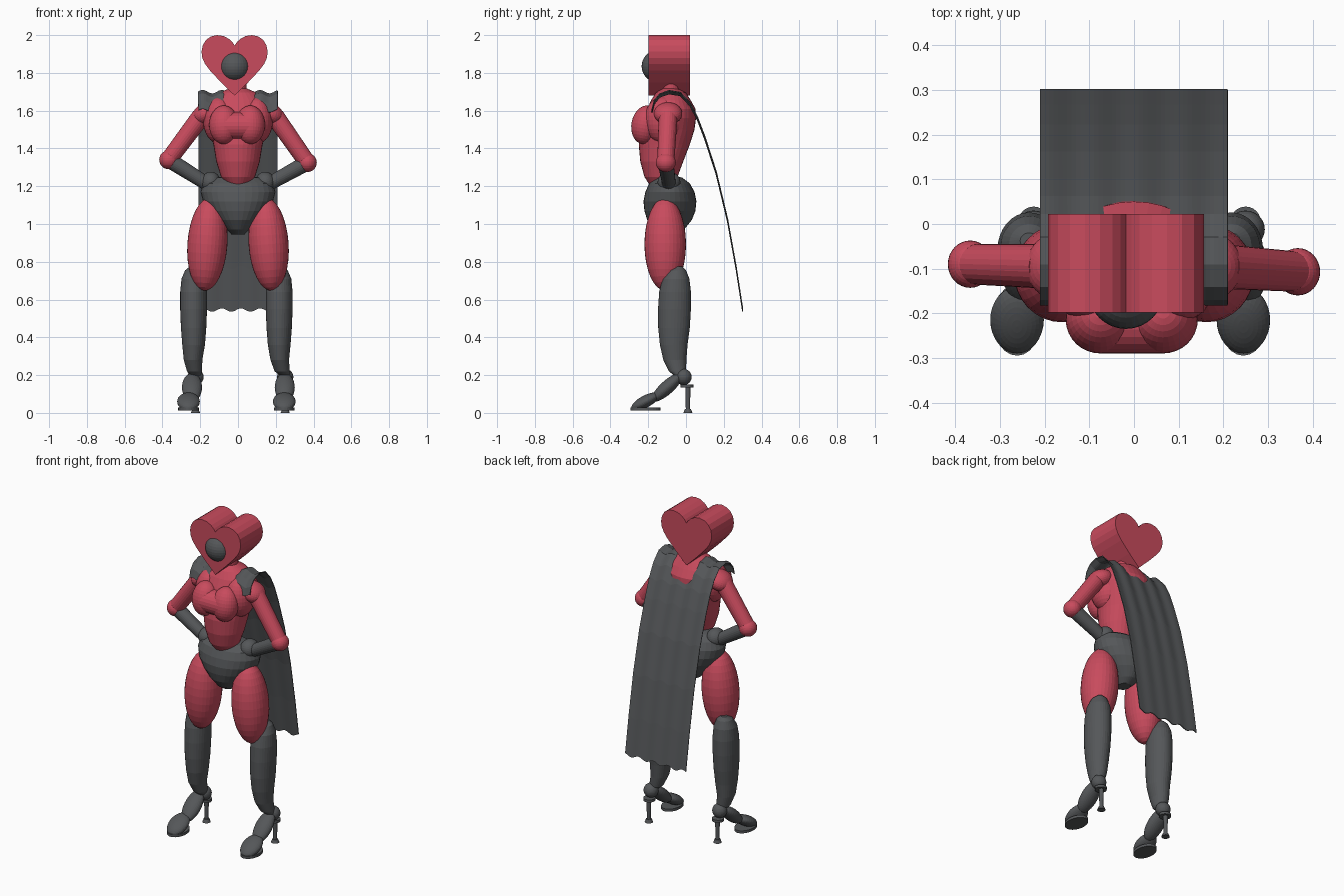
import bpy, bmesh, math
from mathutils import Vector, Matrix

if "Cube" in bpy.data.objects:
    bpy.data.objects.remove(bpy.data.objects["Cube"])


def material(name, color):
    m = bpy.data.materials.new(name)
    m.diffuse_color = color
    m.use_nodes = True
    m.node_tree.nodes["Principled BSDF"].inputs["Base Color"].default_value = m.diffuse_color
    return m


RED = material("red", (0.58, 0.07, 0.11, 1))
DARK = material("charcoal", (0.09, 0.095, 0.1, 1))


def finish(name, bm, mat):
    bmesh.ops.recalc_face_normals(bm, faces=bm.faces)
    me = bpy.data.meshes.new(name)
    bm.to_mesh(me)
    bm.free()
    me.materials.append(mat)
    ob = bpy.data.objects.new(name, me)
    bpy.context.collection.objects.link(ob)
    return ob


def ellipsoid(name, c, r, mat, rot_x=0, rot_y=0):
    bm = bmesh.new()
    m = (Matrix.Translation(c) @ Matrix.Rotation(math.radians(rot_y), 4, 'Y')
         @ Matrix.Rotation(math.radians(rot_x), 4, 'X') @ Matrix.Diagonal((*r, 1)))
    bmesh.ops.create_uvsphere(bm, u_segments=32, v_segments=16, radius=1, matrix=m)
    return finish(name, bm, mat)


def rod(name, a, b, r1, r2, mat):
    a, b = Vector(a), Vector(b)
    d = b - a
    m = Matrix.Translation((a + b) / 2) @ d.to_track_quat('Z', 'Y').to_matrix().to_4x4()
    bm = bmesh.new()
    bmesh.ops.create_cone(bm, cap_ends=True, segments=24, radius1=r1, radius2=r2,
                          depth=d.length, matrix=m)
    return finish(name, bm, mat)


def loft(name, rings, mat, n=32):
    # each ring: centre x, half width, front y, back y, z
    bm = bmesh.new()
    prev = None
    for cx, rx, y0, y1, z in rings:
        ring = [bm.verts.new((cx + rx * math.cos(2 * math.pi * i / n),
                              (y0 + y1) / 2 + (y1 - y0) / 2 * math.sin(2 * math.pi * i / n), z))
                for i in range(n)]
        if prev:
            for i in range(n):
                j = (i + 1) % n
                bm.faces.new((prev[i], prev[j], ring[j], ring[i]))
        else:
            bm.faces.new(ring)
        prev = ring
    bm.faces.new(prev)
    return finish(name, bm, mat)


def prism(name, pts, vec, mat):
    bm = bmesh.new()
    f = bm.faces.new([bm.verts.new(p) for p in pts])
    ext = bmesh.ops.extrude_face_region(bm, geom=[f], use_keep_orig=True)
    bmesh.ops.translate(bm, vec=vec,
                        verts=[v for v in ext['geom'] if isinstance(v, bmesh.types.BMVert)])
    return finish(name, bm, mat)


# heart-shaped head with a round face
half = [(0, 1.68), (0.07, 1.748), (0.13, 1.812), (0.157, 1.848), (0.171, 1.88), (0.175, 1.912),
        (0.169, 1.945), (0.152, 1.974), (0.125, 1.993), (0.092, 2.0), (0.058, 1.995),
        (0.03, 1.98), (0.012, 1.963), (0, 1.945)]
outline = half + [(-x, z) for x, z in half[-2:0:-1]]
prism("heart_head", [(x - 0.018, -0.198, z) for x, z in outline], (0, 0.22, 0), RED)
ellipsoid("face", (-0.018, -0.15, 1.835), (0.085, 0.085, 0.085), DARK)
rod("neck", (0, -0.08, 1.62), (0, -0.08, 1.78), 0.047, 0.045, RED)

# torso, chest and hips
loft("torso", [(0, 0.025, -0.17, -0.09, 1.195), (0, 0.06, -0.195, -0.065, 1.21),
               (0, 0.09, -0.22, -0.045, 1.25), (0, 0.115, -0.242, -0.015, 1.33),
               (0, 0.13, -0.25, 0.02, 1.42), (0, 0.15, -0.24, 0.045, 1.5),
               (0, 0.17, -0.225, 0.053, 1.56), (0, 0.17, -0.205, 0.05, 1.61),
               (0, 0.15, -0.185, 0.025, 1.655), (0, 0.10, -0.16, 0.0, 1.695),
               (0, 0.04, -0.12, -0.05, 1.72)], RED)
for s, side in ((-1, "left"), (1, "right")):
    ellipsoid(side + "_chest", (s * 0.1, -0.12, 1.55), (0.085, 0.1, 0.125), RED)
rod("bust_middle", (-0.075, -0.217, 1.52), (0.065, -0.217, 1.52), 0.073, 0.073, RED)
for x, side in ((-0.075, "left"), (0.065, "right")):
    ellipsoid(side + "_bust", (x, -0.215, 1.525), (0.078, 0.074, 0.103), RED, rot_x=-10)
loft("hips", [(0, 0.035, -0.13, -0.05, 0.945), (0, 0.06, -0.17, -0.01, 0.97),
              (0, 0.11, -0.205, 0.03, 1.02), (0, 0.155, -0.22, 0.05, 1.07),
              (0, 0.185, -0.225, 0.055, 1.12), (0, 0.198, -0.215, 0.045, 1.17),
              (0, 0.185, -0.195, 0.02, 1.215), (0, 0.13, -0.16, -0.02, 1.245),
              (0, 0.05, -0.12, -0.06, 1.255)], DARK)

# arms, hands on hips
for s, side, ey, ez in ((-1, "left", -0.09, 1.34), (1, "right", -0.107, 1.325)):
    shoulder = (s * 0.195, -0.095, 1.57)
    elbow = (s * 0.367, ey, ez)
    ellipsoid(side + "_shoulder", (s * 0.17, -0.095, 1.585), (0.075, 0.075, 0.055), RED, rot_y=s * 25)
    rod(side + "_upper_arm", shoulder, elbow, 0.05, 0.045, RED)
    ellipsoid(side + "_elbow", elbow, (0.05, 0.053, 0.05), RED)
    rod(side + "_forearm", elbow, (s * 0.16, -0.09, 1.21), 0.042, 0.036, DARK)
    ellipsoid(side + "_hand", (s * 0.145, -0.09, 1.222), (0.052, 0.06, 0.055), DARK, rot_y=-s * 20)

# legs and high-heeled boots
for s, side, k, ax, tx in ((-1, "left", 0.235, 0.225, 0.262), (1, "right", 0.218, 0.25, 0.245)):
    ellipsoid(side + "_thigh", (s * 0.162, -0.11, 0.893), (0.106, 0.11, 0.247), RED, rot_y=-s * 4)
    loft(side + "_boot", [(s * k, 0.02, -0.055, -0.02, 0.775), (s * k, 0.045, -0.095, 0.0, 0.755),
                          (s * k, 0.064, -0.125, 0.018, 0.71), (s * k, 0.071, -0.142, 0.026, 0.64),
                          (s * k, 0.071, -0.148, 0.026, 0.55), (s * k, 0.067, -0.147, 0.02, 0.45),
                          (s * k, 0.06, -0.138, 0.008, 0.36), (s * (k + 0.003), 0.049, -0.12, 0.002, 0.28),
                          (s * (k + ax) / 2, 0.04, -0.09, 0.0, 0.22),
                          (s * ax, 0.025, -0.06, -0.01, 0.195)], DARK)
    ax *= s
    tx *= s
    ellipsoid(side + "_ankle", (ax, -0.012, 0.19), (0.043, 0.042, 0.043), DARK)
    ellipsoid(side + "_instep", ((ax + tx) / 2, -0.1, 0.135), (0.053, 0.105, 0.036), DARK, rot_x=42)
    ellipsoid(side + "_toe", (tx, -0.215, 0.06), (0.06, 0.083, 0.032), DARK, rot_x=28)
    # soles and heel
    sole = [(tx + 0.055 * math.cos(a), -0.215 + 0.08 * math.sin(a), 0.012)
            for a in (2 * math.pi * i / 24 for i in range(24))]
    prism(side + "_sole", sole, (0, 0, 0.016), DARK)
    rod(side + "_heel_plate", (ax, 0.005, 0.134), (ax, 0.005, 0.15), 0.034, 0.034, DARK)
    rod(side + "_heel", (ax, 0.01, 0.015), (ax, 0.01, 0.15), 0.011, 0.014, DARK)
    rod(side + "_heel_tip", (ax, 0.01, 0.0), (ax, 0.01, 0.02), 0.024, 0.016, DARK)

# cape draped over the shoulders
path = [(-0.18, 1.6), (-0.168, 1.645), (-0.14, 1.68), (-0.09, 1.698), (-0.03, 1.688),
        (0.02, 1.635), (0.06, 1.56), (0.1, 1.455), (0.16, 1.27), (0.22, 1.02),
        (0.265, 0.77), (0.3, 0.545)]
bm = bmesh.new()
cols = 42
grid = [[bm.verts.new((-0.21 + 0.42 * i / cols, y,
                       z + 0.009 * math.sin(62 * (-0.21 + 0.42 * i / cols) + 0.6)))
         for i in range(cols + 1)] for y, z in path]
for j in range(len(path) - 1):
    for i in range(cols):
        # leave the neck free
        if j < 5 and abs(-0.205 + 0.42 * i / cols) < 0.07:
            continue
        bm.faces.new((grid[j][i], grid[j][i + 1], grid[j + 1][i + 1], grid[j + 1][i]))
bmesh.ops.delete(bm, geom=[v for v in bm.verts if not v.link_faces], context='VERTS')
cape = finish("cape", bm, DARK)
mod = cape.modifiers.new("thickness", 'SOLIDIFY')
mod.thickness = 0.005
mod.offset = 0
